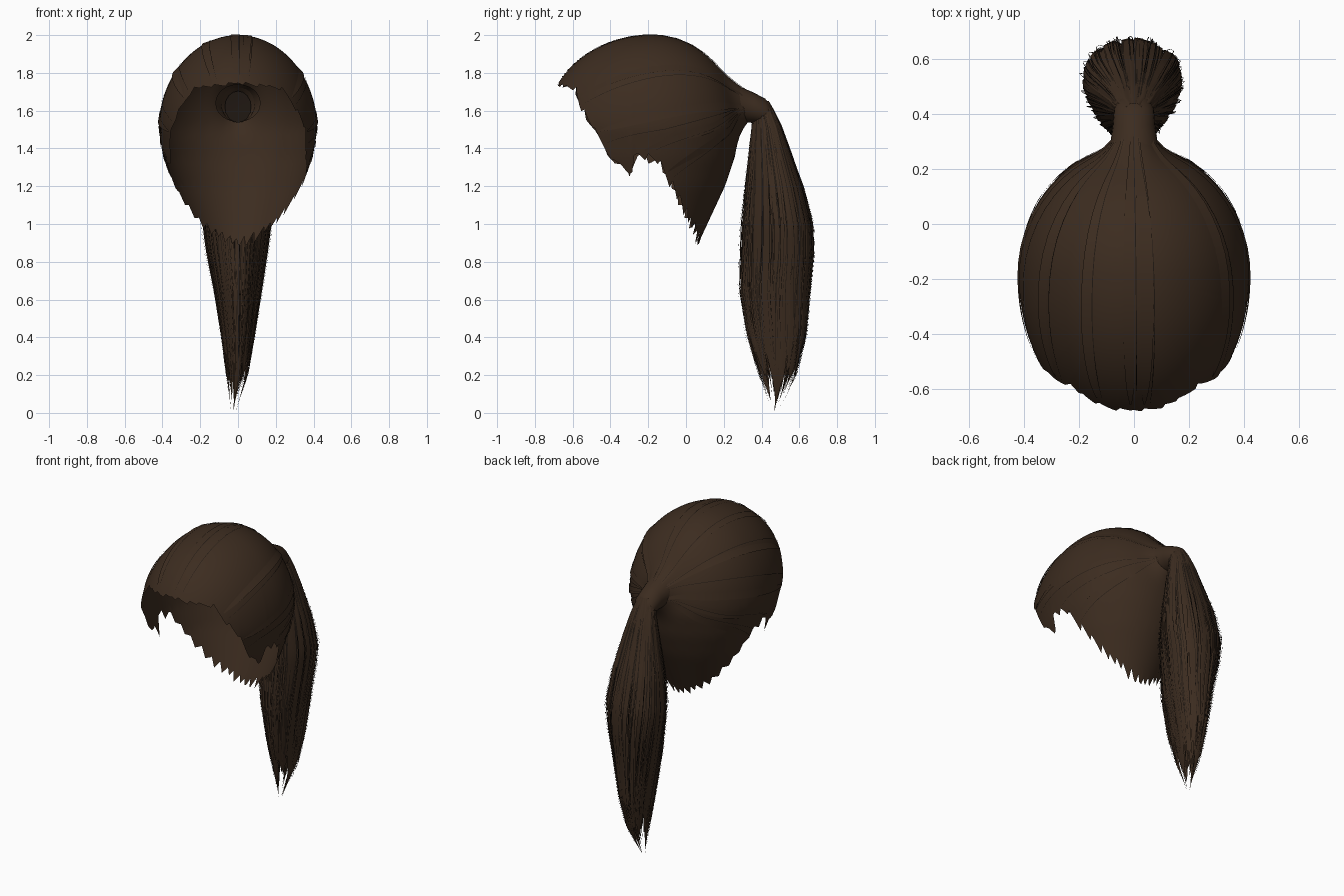
import bpy, bmesh, random
from math import sin, cos, pi, sqrt, exp, atan2, acos, radians
from mathutils import Vector

random.seed(4)
cube = bpy.data.objects.get("Cube")
if cube:
    bpy.data.objects.remove(cube, do_unlink=True)


def material(name, rgb):
    m = bpy.data.materials.new(name)
    m.use_nodes = True
    m.diffuse_color = (*rgb, 1)
    bsdf = m.node_tree.nodes["Principled BSDF"]
    bsdf.inputs["Base Color"].default_value = (*rgb, 1)
    bsdf.inputs["Roughness"].default_value = 0.7
    return m


BROWN = material("dark brown hair", (0.045, 0.025, 0.014))
SHADE = material("deep brown strands", (0.014, 0.009, 0.006))


def interp(table, t):
    """Piecewise linear lookup in rows whose first value ascends."""
    if t <= table[0][0]:
        return table[0][1:]
    for lo, hi in zip(table, table[1:]):
        if t <= hi[0]:
            k = (t - lo[0]) / (hi[0] - lo[0])
            return [p + (q - p) * k for p, q in zip(lo[1:], hi[1:])]
    return table[-1][1:]


def add_grids(name, grids, mat, closed=False):
    """One object from grids of points (rows of equal length)."""
    bm = bmesh.new()
    for rows in grids:
        vs = [[bm.verts.new(p) for p in row] for row in rows]
        n = len(vs[0])
        for r0, r1 in zip(vs, vs[1:]):
            for i in range(n if closed else n - 1):
                j = (i + 1) % n
                bm.faces.new((r0[i], r1[i], r1[j], r0[j]))
    if closed:
        bmesh.ops.remove_doubles(bm, verts=bm.verts, dist=0.0004)
        bmesh.ops.recalc_face_normals(bm, faces=bm.faces)
    for f in bm.faces:
        f.smooth = True
    me = bpy.data.meshes.new(name)
    bm.to_mesh(me)
    bm.free()
    me.materials.append(mat)
    ob = bpy.data.objects.new(name, me)
    bpy.context.collection.objects.link(ob)


# Cap: an ovoid shell trimmed along the hairline (angle from front, height)
HAIRLINE = [(0, 1.75), (38, 1.72), (49, 1.61), (58, 1.5), (63, 1.4), (68, 1.33),
            (76, 1.3), (82, 1.37), (94, 1.34), (102, 1.25), (112, 1.15),
            (131, 1.02), (150, 0.96), (180, 0.9)]
LOWER = [(0.9, 0.53), (1.0, 0.63), (1.2, 0.83), (1.35, 0.94), (1.5, 1)]
CENTRE = Vector((0, -0.18, 1.5))
HALF_X, FRONT_Y, BACK_Y = 0.42, 0.57, 0.465


def cap_point(a, z):
    if z > 1.5:
        s = sqrt(max(0, 1 - ((z - 1.5) / 0.5) ** 2))
    else:
        s = interp(LOWER, z)[0]
    x = HALF_X * s * sin(a)
    y = CENTRE.y - (FRONT_Y if cos(a) > 0 else BACK_Y) * s * cos(a)
    if y > 0:  # gather towards the tie
        y += 0.12 * exp(-x * x / 0.006 - (z - 1.64) ** 2 / 0.01)
    return Vector((x, y, z))


def edge(a):
    deg = abs((a + pi) % (2 * pi) - pi) * 180 / pi
    return interp(HAIRLINE, deg)[0]


# Ragged locks along the hairline, finer at the forehead
COLS, ROWS = 180, 36
columns = []
tooth = 0
for i in range(COLS):
    a = 2 * pi * i / COLS
    c = cos(a)
    depth = 0.012 if c > 0.7 else 0.02 if c > 0.3 else 0.045
    # each lock slopes down, then steps back at a random place
    tooth = tooth + 0.3 if tooth < random.uniform(0.3, 1.1) else -0.4
    z_end = max(0.89, edge(a) - depth * tooth)
    p_end = acos((z_end - 1.5) / 0.5) if z_end > 1.5 else pi / 2 + (1.5 - z_end) / 0.5
    col = []
    for j in range(ROWS + 1):
        p = p_end * j / ROWS
        col.append(cap_point(a, 1.5 + 0.5 * cos(p) if p < pi / 2 else 1.5 - 0.5 * (p - pi / 2)))
    columns.append(col)
add_grids("hair_cap", [list(zip(*columns))], BROWN, closed=True)


# Combed locks running over the cap from the hairline to the tie
def cap_ribbon(a0, width, lift, spread):
    start = cap_point(a0, edge(a0) + 0.03)
    end = Vector((spread, 0.26, 1.66 - 0.05 * (edge(a0) < 1.5)))
    pts = []
    for i in range(25):
        q = start.lerp(end, i / 24) - CENTRE
        ry = FRONT_Y if q.y < 0 else BACK_Y
        if q.z > 0:
            q /= sqrt((q.x / HALF_X) ** 2 + (q.y / ry) ** 2 + (q.z / 0.5) ** 2)
        p = cap_point(atan2(q.x / HALF_X, -q.y / ry), 1.5 + q.z)
        pts.append(p + (p - CENTRE).normalized() * lift)
    rows = []
    for i, p in enumerate(pts):
        along = pts[min(i + 1, 24)] - pts[max(i - 1, 0)]
        side = along.cross(p - CENTRE).normalized()
        w = width * (0.15 + sin(pi * i / 24))
        rows.append((p - side * w, p + side * w))
    return rows


angles = [radians(d) for d in (-100, -84, -60, -46, -22, -2, 6, 46, 60, 86, 102)]
add_grids("cap_locks", [cap_ribbon(a, 0.02, 0.004, 0.05 * sin(a)) for a in angles], BROWN)
add_grids("cap_partings", [cap_ribbon(a + 0.06, 0.0014, 0.005, 0.06 * sin(a)) for a in angles], SHADE)

# Gathered neck of the ponytail: (y, z, half width, half height)
NECK = [(0.23, 1.64, 0.12, 0.1), (0.28, 1.635, 0.088, 0.095), (0.36, 1.615, 0.077, 0.08),
        (0.42, 1.595, 0.072, 0.068), (0.455, 1.57, 0.055, 0.05), (0.47, 1.56, 0, 0)]
neck_rows = [[(rx * cos(t), y, z + rz * sin(t)) for t in [2 * pi * k / 24 for k in range(24)]]
             for y, z, rx, rz in NECK]
add_grids("ponytail_neck", [neck_rows], BROWN, closed=True)
hollow = [[(r * cos(k * pi / 8), 0.3 - 0.03 * r, 1.62 + 1.2 * r * sin(k * pi / 8))
           for k in range(16)] for r in (0, 0.04, 0.07)]
add_grids("tie_hollow", [hollow], SHADE, closed=True)

# Ponytail outline: (height, front y, back y, half width, centre x)
TAIL = [(0.0, 0.455, 0.48, 0.012, -0.025), (0.1, 0.42, 0.54, 0.035, -0.015),
        (0.2, 0.38, 0.59, 0.06, -0.005), (0.4, 0.32, 0.64, 0.09, 0),
        (0.65, 0.28, 0.66, 0.13, 0), (0.85, 0.285, 0.68, 0.165, -0.005),
        (1.0, 0.29, 0.675, 0.185, -0.005), (1.2, 0.31, 0.625, 0.165, -0.005),
        (1.4, 0.33, 0.555, 0.12, 0), (1.52, 0.345, 0.51, 0.09, 0),
        (1.6, 0.35, 0.47, 0.07, 0), (1.65, 0.38, 0.44, 0.03, 0)]


def tail_point(a, z, r):
    """Egg-shaped section, fuller towards the back."""
    front, back, half, cx = interp(TAIL, z)
    x = cx + r * half * sin(a) * (0.97 - 0.25 * cos(a))
    return Vector((x, (front + back) / 2 - r * (back - front) / 2 * cos(a), z))


# Solid ridged body of the tail with a ragged lower end
core = []
for i in range(112):
    a = 2 * pi * i / 112
    end = 0.14 + 0.16 * abs(sin(3.5 * a)) + random.uniform(0, 0.1)
    r = 0.93 + 0.035 * cos(14 * a) + random.uniform(-0.015, 0.015)
    core.append([tail_point(a, 1.65 + (end - 1.65) * j / 30, r) for j in range(31)])
add_grids("ponytail_core", [list(zip(*core))], BROWN, closed=True)


# Loose strands lying on and just outside the body
def strand(width, r_low, r_high, longest):
    a = random.uniform(0, 2 * pi)
    r = random.uniform(r_low, r_high)
    top = random.uniform(1.4, 1.62)
    end = longest + 0.5 * random.random() ** 1.6
    drift = random.uniform(-0.25, 0.25)
    rows = []
    for j in range(23):
        t = j / 22
        z = top + (end - top) * t
        b = a + drift * t * t
        front, back, half, cx = interp(TAIL, z)
        w = width * (1 - t ** 3) / max(0.04, (half + (back - front) / 2) / 2)
        rr = 0.94 + (r - 0.94) * min(1, 3 * t)
        rows.append((tail_point(b - w, z, rr), tail_point(b + w, z, rr)))
    return rows


add_grids("ponytail_strands", [strand(0.01, 0.93, 1.0, 0.08) for _ in range(170)], BROWN)
add_grids("ponytail_shadow_strands", [strand(0.002, 0.95, 1.01, 0.15) for _ in range(110)], SHADE)
add_grids("flyaway_strands", [strand(0.0015, 0.99, 1.06, 0.2) for _ in range(45)], SHADE)

# Pointed locks closing the tail, a few reaching the full length
tips = []
for k in range(16):
    a, end = 2 * pi * k / 16, 0.0 if k % 4 == 0 else random.uniform(0.04, 0.2)
    rows = []
    for j in range(13):
        t = j / 12
        z = 0.6 + (end - 0.6) * t
        w = 0.6 * (1 - t ** 2)
        rows.append([tail_point(a + d * w, z, 0.92 - 0.5 * t * (k % 2)) for d in (-1, 0, 1)])
    tips.append(rows)
add_grids("ponytail_tips", tips, BROWN)
